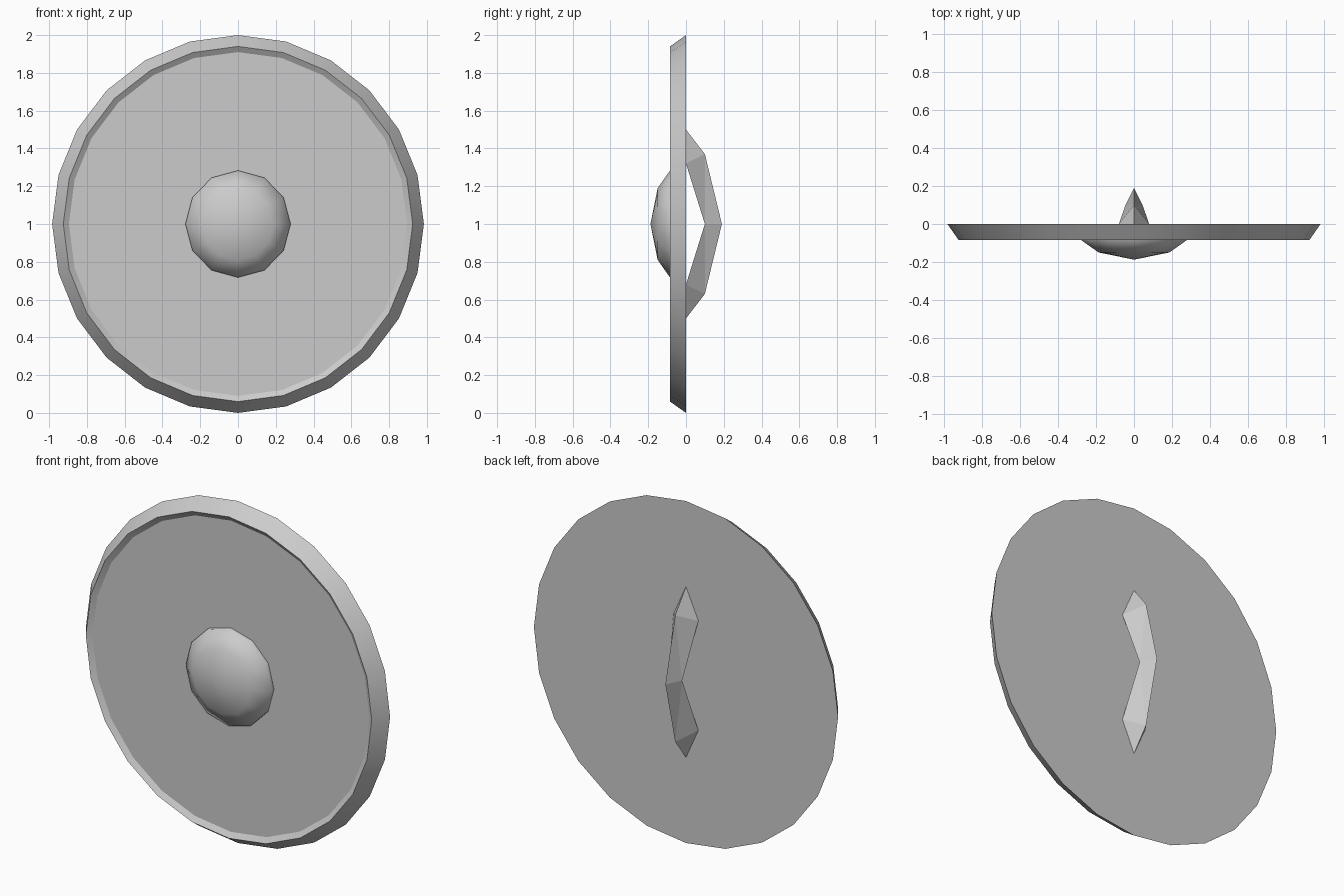
import bpy, bmesh, math

cube = bpy.data.objects.get("Cube")
if cube:
    bpy.data.objects.remove(cube, do_unlink=True)

grey = bpy.data.materials.new("plain_grey")
grey.use_nodes = True
GREY = (0.6, 0.6, 0.6, 1.0)
grey.diffuse_color = GREY
grey.node_tree.nodes["Principled BSDF"].inputs["Base Color"].default_value = GREY

WIDTH = 0.984  # the disc is slightly narrower than it is tall


def finish(name, bm, smooth_angle=None):
    bmesh.ops.recalc_face_normals(bm, faces=bm.faces)
    mesh = bpy.data.meshes.new(name)
    bm.to_mesh(mesh)
    bm.free()
    mesh.materials.append(grey)
    obj = bpy.data.objects.new(name, mesh)
    bpy.context.collection.objects.link(obj)
    if smooth_angle:
        bpy.ops.object.select_all(action='DESELECT')
        obj.select_set(True)
        bpy.context.view_layer.objects.active = obj
        bpy.ops.object.shade_smooth_by_angle(angle=math.radians(smooth_angle))
    return obj


def lathe(name, profile, sides, smooth_angle):
    """Turn (radius, y) rings about the y axis and cap both ends."""
    bm = bmesh.new()
    rings = []
    for r, y in profile:
        ring = []
        for i in range(sides):
            a = 2 * math.pi * i / sides
            ring.append(bm.verts.new((r * WIDTH * math.sin(a), y, 1 + r * math.cos(a))))
        rings.append(ring)
    for lower, upper in zip(rings, rings[1:]):
        for i in range(sides):
            j = (i + 1) % sides
            bm.faces.new((lower[i], lower[j], upper[j], upper[i]))
    bm.faces.new(rings[0])
    bm.faces.new(rings[-1])
    bmesh.ops.remove_doubles(bm, verts=bm.verts, dist=0.0005)
    return finish(name, bm, smooth_angle)


# Disc: flat back, sloped outer rim, shallow recessed front
lathe("shield_disc", [(1, 0), (0.94, -0.085), (0.91, -0.065)], 24, 25)

# Domed boss in the middle of the front
lathe("front_boss", [(0, -0.188), (0.19, -0.15), (0.283, -0.085), (0.283, -0.062)], 12, 60)

# Rear grip: ridged strap, each half mirrored about the middle height
bm = bmesh.new()
for up in (1, -1):
    def point(x, y, h):
        return bm.verts.new((x, y, 1 + up * h))
    tip, shoulder, peak = point(0, 0, 0.5), point(0, 0.1, 0.37), point(0, 0.19, 0)
    foot = [point(s * 0.08, 0, 0.32) for s in (-1, 1)]
    inner = [point(s * 0.045, 0.1, 0) for s in (-1, 1)]
    for f, n in zip(foot, inner):
        bm.faces.new((tip, shoulder, f))
        bm.faces.new((shoulder, peak, n))
        bm.faces.new((shoulder, n, f))
    bm.faces.new((foot[0], foot[1], inner[1], inner[0]))
    bm.faces.new((tip, foot[0], foot[1]))
bmesh.ops.remove_doubles(bm, verts=bm.verts, dist=0.0005)
finish("rear_grip", bm)
